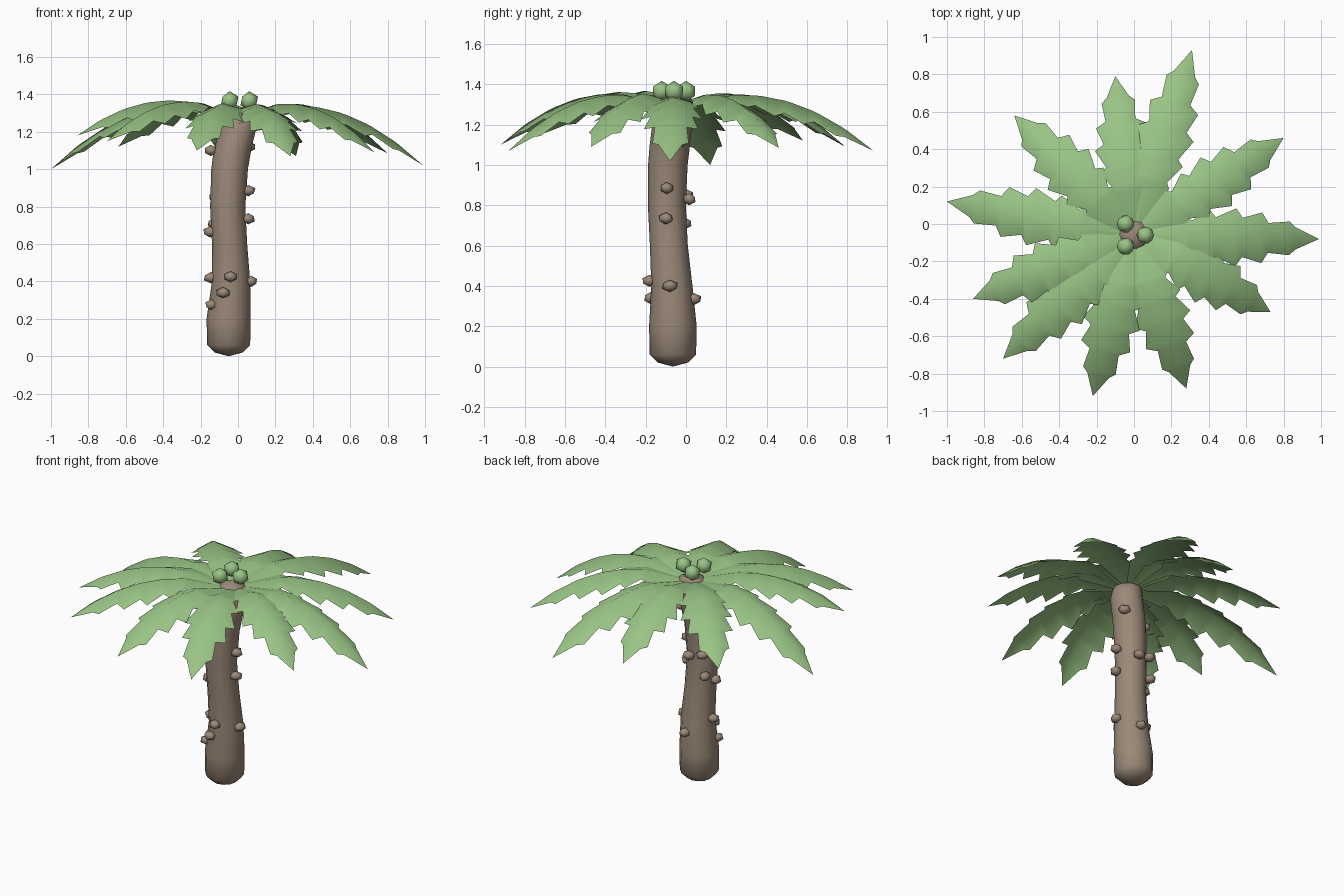
import bpy, bmesh, math
from mathutils import Vector, Matrix

if "Cube" in bpy.data.objects:
    bpy.data.objects.remove(bpy.data.objects["Cube"])


def material(name, rgb):
    m = bpy.data.materials.new(name)
    m.diffuse_color = (*rgb, 1)
    m.use_nodes = True
    m.node_tree.nodes["Principled BSDF"].inputs["Base Color"].default_value = m.diffuse_color
    return m


BARK = material("bark brown", (0.33, 0.25, 0.19))
LEAF = material("leaf green", (0.32, 0.55, 0.235))


def finish(bm, name, mat):
    me = bpy.data.meshes.new(name)
    bm.to_mesh(me)
    bm.free()
    me.materials.append(mat)
    for p in me.polygons:
        p.use_smooth = True
    ob = bpy.data.objects.new(name, me)
    bpy.context.collection.objects.link(ob)
    return ob


# trunk: bent tube, one ring per (z, x, y, radius)
RINGS = [(0.02, -0.05, -0.065, 0.075), (0.06, -0.05, -0.065, 0.115), (0.2, -0.05, -0.065, 0.118),
         (0.4, -0.037, -0.07, 0.102), (0.6, -0.045, -0.085, 0.094), (0.8, -0.055, -0.095, 0.094),
         (1.0, -0.045, -0.09, 0.098), (1.1, -0.03, -0.08, 0.1), (1.22, 0.0, -0.067, 0.098),
         (1.29, 0.0, -0.06, 0.088)]
SIDES = 12
bm = bmesh.new()
rows = []
for z, x, y, r in RINGS:
    rows.append([bm.verts.new((x + r * math.cos(2 * math.pi * i / SIDES),
                               y + r * math.sin(2 * math.pi * i / SIDES), z)) for i in range(SIDES)])
bottom = bm.verts.new((-0.05, -0.065, 0))
top = bm.verts.new((0, -0.06, 1.33))
for a, b in zip(rows, rows[1:]):
    for i in range(SIDES):
        j = (i + 1) % SIDES
        bm.faces.new((a[i], a[j], b[j], b[i]))
for i in range(SIDES):
    j = (i + 1) % SIDES
    bm.faces.new((bottom, rows[0][j], rows[0][i]))
    bm.faces.new((top, rows[-1][i], rows[-1][j]))
finish(bm, "trunk", BARK)


# bark stubs on the trunk surface
STUBS = [(0.055, -0.095, 0.885), (0.055, -0.10, 0.735), (0.07, -0.08, 0.40), (-0.04, -0.18, 0.425),
         (-0.08, -0.175, 0.34), (-0.03, 0.015, 0.83), (-0.12, 0.0, 0.85), (-0.13, -0.01, 0.71),
         (-0.15, -0.09, 0.665), (-0.145, -0.07, 0.42), (-0.14, -0.12, 0.275), (-0.02, 0.038, 0.335),
         (-0.145, -0.08, 1.10), (0.055, -0.02, 1.12)]
for n, p in enumerate(STUBS):
    bm = bmesh.new()
    bmesh.ops.create_icosphere(bm, subdivisions=1, radius=1,
                               matrix=Matrix.Translation(p) @ Matrix.Rotation(n * 0.7, 4, 'Z')
                               @ Matrix.Diagonal((0.042, 0.035, 0.03, 1)))
    finish(bm, f"bark_stub_{n + 1}", BARK)

# coconuts
for n, (x, y) in enumerate([(-0.045, 0.0), (0.06, -0.06), (-0.045, -0.12)]):
    bm = bmesh.new()
    bmesh.ops.create_icosphere(bm, subdivisions=1, radius=0.052,
                               matrix=Matrix.Translation((x, y, 1.365)))
    finish(bm, f"coconut_{n + 1}", LEAF)

# fronds: arched, creased, saw-edged leaf from the crown to each tip
TIPS = [(0.99, -0.08, 1.02), (0.80, 0.46, 1.085), (0.31, 0.93, 1.07), (-0.10, 0.79, 1.09),
        (-0.64, 0.58, 1.12), (-1.0, 0.12, 1.0), (-0.86, -0.40, 1.18), (-0.70, -0.72, 1.15),
        (-0.22, -0.92, 1.10), (0.28, -0.88, 1.07), (0.73, -0.47, 1.09)]
# (distance along, half width): teeth alternate with notches
EDGE = [(0.05, 0.03), (0.28, 0.105), (0.31, 0.085), (0.41, 0.14), (0.44, 0.105), (0.55, 0.155),
        (0.585, 0.105), (0.69, 0.135), (0.725, 0.08), (0.84, 0.09), (0.87, 0.06)]
CROWN = Vector((0, -0.06, 0))
for n, (tx, ty, tz) in enumerate(TIPS):
    span = Vector((tx, ty, 0)) - CROWN
    side = Vector((-span.y, span.x, 0)).normalized()
    root = 1.27
    peak = 1.335 + 0.2 * (tz - 1.02)
    b = (0.4 * (tz - root) - (peak - root)) / 0.24
    a = tz - root - b

    def spine(t):
        return CROWN + span * t + Vector((0, 0, root + a * t + b * t * t))

    bm = bmesh.new()
    rows = []
    for t, w in EDGE:
        c = spine(t)
        drop = Vector((0, 0, -0.5 * w * min(1, t / 0.5)))
        rows.append([bm.verts.new(c + side * w + drop), bm.verts.new(c),
                     bm.verts.new(c - side * w + drop)])
    for p, q in zip(rows, rows[1:]):
        for k in (0, 1):
            bm.faces.new((p[k], p[k + 1], q[k + 1], q[k]))
    tip = bm.verts.new((tx, ty, tz))
    for k in (0, 1):
        bm.faces.new((rows[-1][k], rows[-1][k + 1], tip))
    finish(bm, f"frond_{n + 1}", LEAF)
